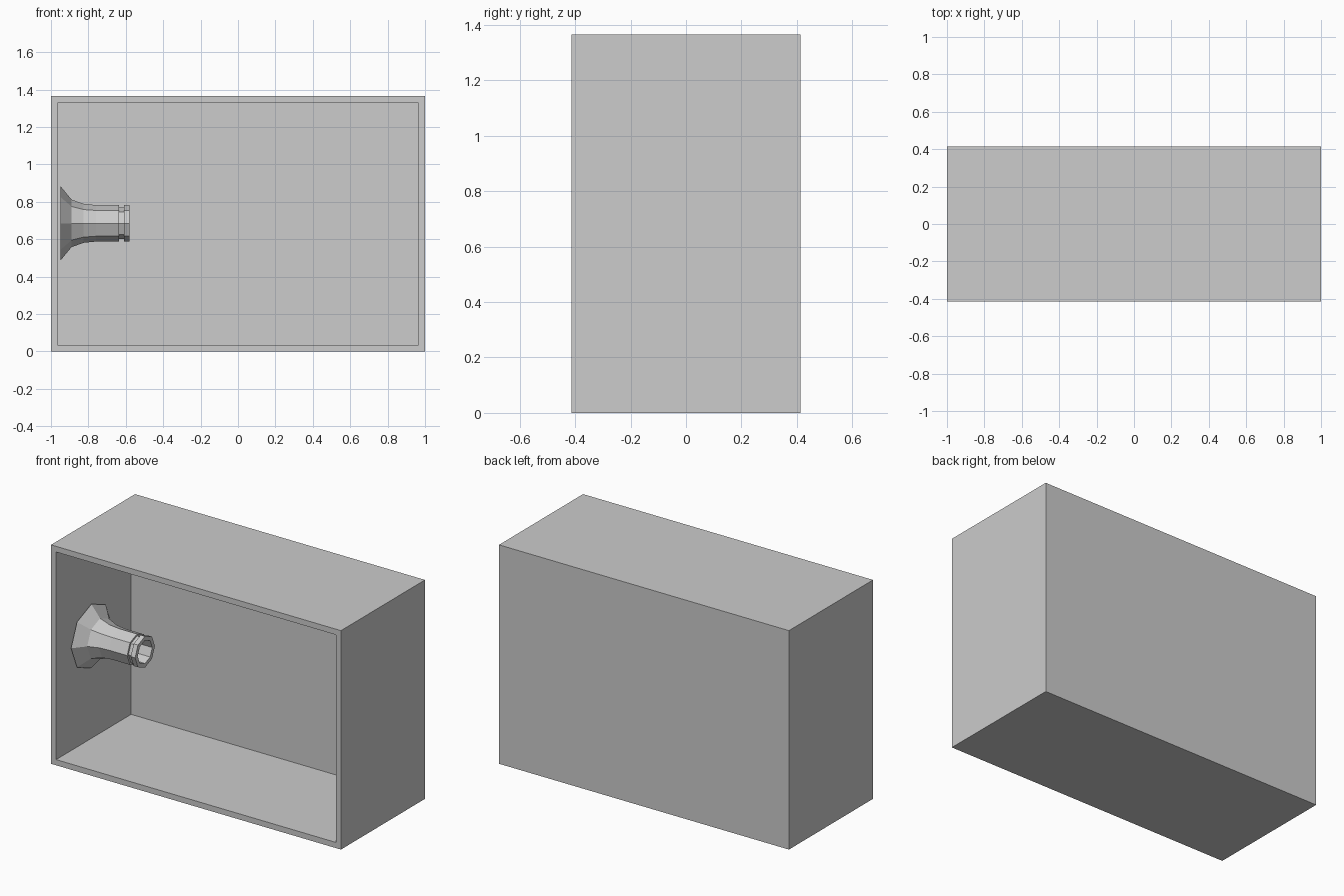
import bpy, bmesh
from math import cos, sin, pi

cube = bpy.data.objects.get("Cube")
if cube:
    bpy.data.objects.remove(cube, do_unlink=True)

grey = bpy.data.materials.new("plain grey")
colour = (0.604, 0.604, 0.604, 1)
grey.use_nodes = True
grey.diffuse_color = colour
grey.node_tree.nodes["Principled BSDF"].inputs["Base Color"].default_value = colour


def add_object(name, bm):
    bmesh.ops.recalc_face_normals(bm, faces=bm.faces)
    mesh = bpy.data.meshes.new(name)
    bm.to_mesh(mesh)
    bm.free()
    mesh.materials.append(grey)
    obj = bpy.data.objects.new(name, mesh)
    bpy.context.collection.objects.link(obj)
    return obj


# Open-fronted box: inset the front face, then push it back to the rear panel
HALF_DEPTH, HEIGHT, WALL, BACK_Y = 0.414, 1.365, 0.05, 0.325
bm = bmesh.new()
bmesh.ops.create_cube(bm, size=1)
for v in bm.verts:
    v.co = (v.co.x * 2, v.co.y * 2 * HALF_DEPTH, (v.co.z + 0.5) * HEIGHT)
front = min(bm.faces, key=lambda f: f.calc_center_median().y)
bmesh.ops.inset_individual(bm, faces=[front], thickness=WALL)
cavity = bmesh.ops.extrude_face_region(bm, geom=[front])["geom"]
for v in cavity:
    if isinstance(v, bmesh.types.BMVert):
        v.co.y = BACK_Y
if front.is_valid:
    bmesh.ops.delete(bm, geom=[front], context="FACES_ONLY")
add_object("open_box", bm)

# Flared eight-sided spout on the inner side wall, with grooved lip and bore
SIDES, AXIS_Y, AXIS_Z = 8, -0.088, 0.685
profile = [(-0.95, 0.2), (-0.89, 0.127), (-0.825, 0.104), (-0.76, 0.0975),
           (-0.635, 0.0975), (-0.635, 0.085), (-0.61, 0.085), (-0.61, 0.0975),
           (-0.58, 0.0975), (-0.58, 0.072), (-0.95, 0.072)]
bm = bmesh.new()
rings = []
for x, r in profile:
    rings.append([bm.verts.new((x, AXIS_Y + r * cos(2 * pi * i / SIDES),
                                AXIS_Z + r * sin(2 * pi * i / SIDES)))
                  for i in range(SIDES)])
for a, b in zip(rings, rings[1:] + rings[:1]):
    for i in range(SIDES):
        j = (i + 1) % SIDES
        bm.faces.new((a[i], a[j], b[j], b[i]))
add_object("flared_spout", bm)
